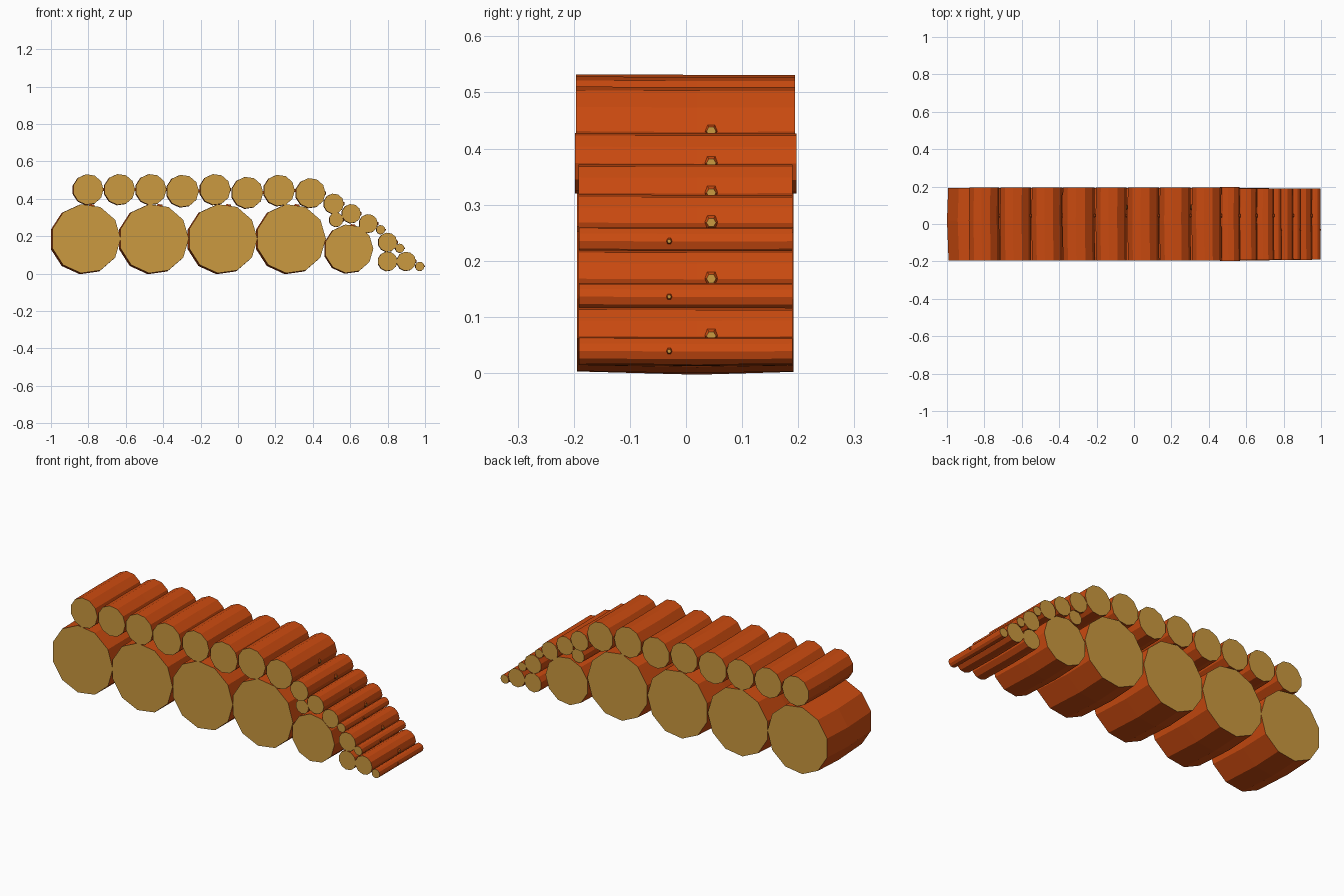
import bpy, bmesh, math
from mathutils import Vector

if "Cube" in bpy.data.objects:
    bpy.data.objects.remove(bpy.data.objects["Cube"])


def material(name, rgb):
    m = bpy.data.materials.new(name)
    m.diffuse_color = (*rgb, 1)
    m.use_nodes = True
    m.node_tree.nodes["Principled BSDF"].inputs["Base Color"].default_value = m.diffuse_color
    return m


bark = material("orange bark", (0.60, 0.07, 0.005))
wood = material("cut wood", (0.60, 0.32, 0.05))
SIDES = 11


def tube(bm, rings):
    """Skin a list of vertex rings and cap both ends in cut wood."""
    loops = [[bm.verts.new(p) for p in ring] for ring in rings]
    n = len(loops[0])
    for a, b in zip(loops, loops[1:]):
        for i in range(n):
            j = (i + 1) % n
            bm.faces.new((a[i], a[j], b[j], b[i]))
    for cap in (loops[0][::-1], loops[-1]):
        bm.faces.new(cap).material_index = 1


def log(name, x, z, r, y0=-0.194, y1=0.192, knot_y=0.045, knot_angle=0.0, knot_r=0.012):
    bm = bmesh.new()
    # trunk: three rings, the middle and back leaning slightly to the lower left
    rings = []
    for y, lean, s in ((y0, 0, 0.99), (0.02, 0.035, 1.0), (y1, 0.015, 0.985)):
        ring = []
        for i in range(SIDES):
            a = math.pi + (i + 0.5) * math.tau / SIDES
            ring.append((x + r * (s * math.cos(a) - lean), y,
                         z + r * (s * math.sin(a) - lean * 0.6)))
        rings.append(ring)
    tube(bm, rings)
    # knot: short branch stub
    out = Vector((math.cos(knot_angle), 0, math.sin(knot_angle)))
    side, up = Vector((0, 1, 0)), Vector((-out.z, 0, out.x))
    base = Vector((x, knot_y, z))
    stub = []
    for dist, kr in ((r * 0.85, knot_r * 1.3), (r * 0.97 + 0.004, knot_r * 0.7)):
        stub.append([base + out * dist + kr * (math.cos(k * math.tau / 6) * side
                     + math.sin(k * math.tau / 6) * up) for k in range(6)])
    tube(bm, stub)
    bmesh.ops.recalc_face_normals(bm, faces=bm.faces)
    me = bpy.data.meshes.new(name)
    bm.to_mesh(me)
    bm.free()
    me.materials.append(bark)
    me.materials.append(wood)
    ob = bpy.data.objects.new(name, me)
    bpy.context.collection.objects.link(ob)


# bottom row of large logs
for i, (x, z, r) in enumerate([(-0.813, 0.187, 0.188), (-0.449, 0.187, 0.188),
                               (-0.082, 0.187, 0.188), (0.284, 0.187, 0.188),
                               (0.593, 0.133, 0.132)]):
    log(f"large_log_{i + 1}", x, z, r, knot_y=0.09,
        knot_angle=math.radians(80), knot_r=0.02)

# second row of medium logs
for i, (x, z, r) in enumerate([(-0.801, 0.450, 0.083), (-0.633, 0.450, 0.084),
                               (-0.465, 0.450, 0.084), (-0.296, 0.442, 0.088),
                               (-0.122, 0.450, 0.084), (0.050, 0.433, 0.086),
                               (0.220, 0.445, 0.085), (0.388, 0.431, 0.081)]):
    log(f"medium_log_{i + 1}", x, z, r, y0=-0.196, y1=0.194)

# small logs rolling down the right end
for i, (x, z, r) in enumerate([(0.512, 0.374, 0.055), (0.606, 0.321, 0.052),
                               (0.525, 0.288, 0.039), (0.697, 0.268, 0.051),
                               (0.800, 0.168, 0.052), (0.800, 0.066, 0.053),
                               (0.900, 0.066, 0.052)]):
    y0, y1 = (-0.198, 0.197) if i == 0 else (-0.192, 0.190)
    log(f"small_log_{i + 1}", x, z, r, y0=y0, y1=y1)

# thin twigs in the gaps
for i, (x, z, r) in enumerate([(0.763, 0.235, 0.025), (0.865, 0.136, 0.025),
                               (0.972, 0.039, 0.025)]):
    log(f"twig_{i + 1}", x, z, r, y0=-0.191, y1=0.190, knot_y=-0.03, knot_r=0.005)
